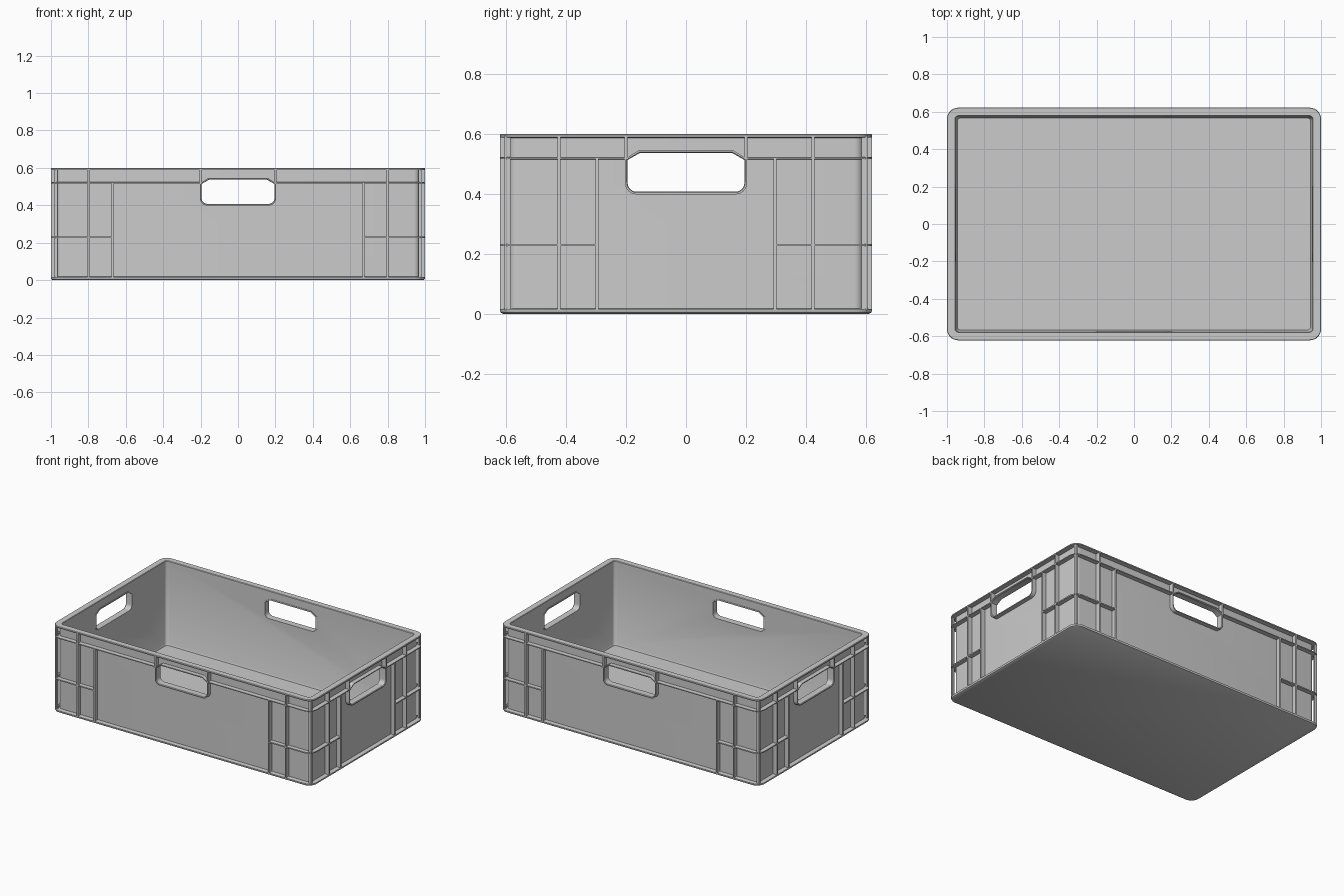
import bpy, bmesh
from math import cos, sin, pi, radians

if "Cube" in bpy.data.objects:
    bpy.data.objects.remove(bpy.data.objects["Cube"])

W, D = 1.0, 0.622          # half length, half width
REC = 0.03                 # depth of the outer wall recess
CORNER = 0.06


def finish(name, bm):
    bmesh.ops.recalc_face_normals(bm, faces=bm.faces)
    me = bpy.data.meshes.new(name)
    bm.to_mesh(me)
    bm.free()
    ob = bpy.data.objects.new(name, me)
    bpy.context.collection.objects.link(ob)
    return ob


def smooth(ob):
    bpy.ops.object.select_all(action='DESELECT')
    ob.select_set(True)
    bpy.context.view_layer.objects.active = ob
    bpy.ops.object.shade_smooth_by_angle(angle=radians(30))


def arc(cx, cy, r, a0, n=8):
    return [(cx + r * cos(a0 + pi / 2 * i / n), cy + r * sin(a0 + pi / 2 * i / n))
            for i in range(n + 1)]


def rounded_rect(d):
    r = max(CORNER - d, 0.02)
    x, y = W - d - r, D - d - r
    return (arc(x, y, r, 0) + arc(-x, y, r, pi / 2)
            + arc(-x, -y, r, pi) + arc(x, -y, r, 3 * pi / 2))


def loft(bm, loops, cap=True):
    rings = [[bm.verts.new(p) for p in lp] for lp in loops]
    n = len(rings[0])
    pairs = list(zip(rings, rings[1:]))
    if not cap:
        pairs.append((rings[-1], rings[0]))
    for a, b in pairs:
        for i in range(n):
            j = (i + 1) % n
            bm.faces.new((a[i], a[j], b[j], b[i]))
    if cap:
        bm.faces.new(rings[0])
        bm.faces.new(rings[-1])


def box(bm, x0, x1, y0, y1, z0, z1):
    loft(bm, [[(x0, y0, z), (x1, y0, z), (x1, y1, z), (x0, y1, z)] for z in (z0, z1)])


# Handle outline: rounded below, chamfered above, grown by g
def handle_outline(g):
    w, b, r = 0.195 + g, 0.408 - g, 0.03 + g
    return (arc(-w + r, b + r, r, pi) + arc(w - r, b + r, r, 3 * pi / 2)
            + [(w, 0.514 + 0.4 * g), (0.155 + 0.4 * g, 0.537 + g),
               (-0.155 - 0.4 * g, 0.537 + g), (-w, 0.514 + 0.4 * g)])


def place(outline, axis, depth):
    return [(u, depth, z) if axis == 'Y' else (depth, u, z) for u, z in outline]


# Shell: floor, walls, base flange, upper band rib and rim from one profile
profile = [(0.01, 0), (0.003, 0.004), (0, 0.01), (0, 0.016), (REC, 0.018),
           (REC, 0.516), (0, 0.517), (0, 0.523), (REC, 0.524),
           (REC, 0.588), (0, 0.590), (0, 0.597), (0.003, 0.6),
           (0.042, 0.6), (0.045, 0.597), (0.050, 0.03), (0.055, 0.018)]
bm = bmesh.new()
loft(bm, [[(x, y, z) for x, y in rounded_rect(d)] for d, z in profile])
shell = finish("crate_shell", bm)

# Handle openings through both pairs of walls
cutters = []
for axis in 'XY':
    bm = bmesh.new()
    loft(bm, [place(handle_outline(0.004), axis, s) for s in (-1.2, 1.2)])
    cut = finish("handle_cutter", bm)
    cut.hide_render = True
    cutters.append(cut)
    m = shell.modifiers.new("handle_hole", 'BOOLEAN')
    m.operation, m.solver, m.object = 'DIFFERENCE', 'EXACT', cut
dg = bpy.context.evaluated_depsgraph_get()
cut_mesh = bpy.data.meshes.new_from_object(shell.evaluated_get(dg))
shell.modifiers.clear()
shell.data = cut_mesh
for c in cutters:
    bpy.data.objects.remove(c)
smooth(shell)

# Handle frames lining each opening
for axis, outer, names in (('Y', D, ("front", "back")), ('X', W, ("left", "right"))):
    for s, side in zip((-1, 1), names):
        bm = bmesh.new()
        loft(bm, [place(handle_outline(g), axis, s * d) for g, d in
                  ((0.003, outer), (0, outer - 0.004), (0, outer - 0.048),
                   (0.009, outer - 0.048), (0.009, outer))], cap=False)
        smooth(finish(side + "_handle_frame", bm))

# Outer ribs: one quarter, mirrored to all four corners
bm = bmesh.new()
T = 0.005                  # half rib thickness
xi, yi = W - REC - 0.005, D - REC - 0.005


def front_rib(x, z0, z1, y=D):
    box(bm, x - T, x + T, yi, y, z0, z1)


def side_rib(y, z0, z1, x=W):
    box(bm, xi, x, y - T, y + T, z0, z1)


front_rib(0.67, 0.012, 0.52)
front_rib(0.80, 0.012, 0.595)
front_rib(0.977, 0.012, 0.595, D - 0.015)
front_rib(0.201, 0.515, 0.595)
side_rib(0.297, 0.012, 0.52)
side_rib(0.424, 0.012, 0.595)
side_rib(D - 0.023, 0.012, 0.595, W - 0.015)
side_rib(0.201, 0.515, 0.595)

# Mid-height rib wrapping the corner
plan = ([(W, 0.295)] + arc(W - CORNER, D - CORNER, CORNER, 0)
        + [(0.667, D), (0.667, yi), (xi, yi), (xi, 0.295)])
loft(bm, [[(x, y, z) for x, y in plan] for z in (0.226, 0.234)])
ribs = finish("wall_ribs", bm)
m = ribs.modifiers.new("mirror", 'MIRROR')
m.use_axis = (True, True, False)
m.use_clip = False
m.use_mirror_merge = False
